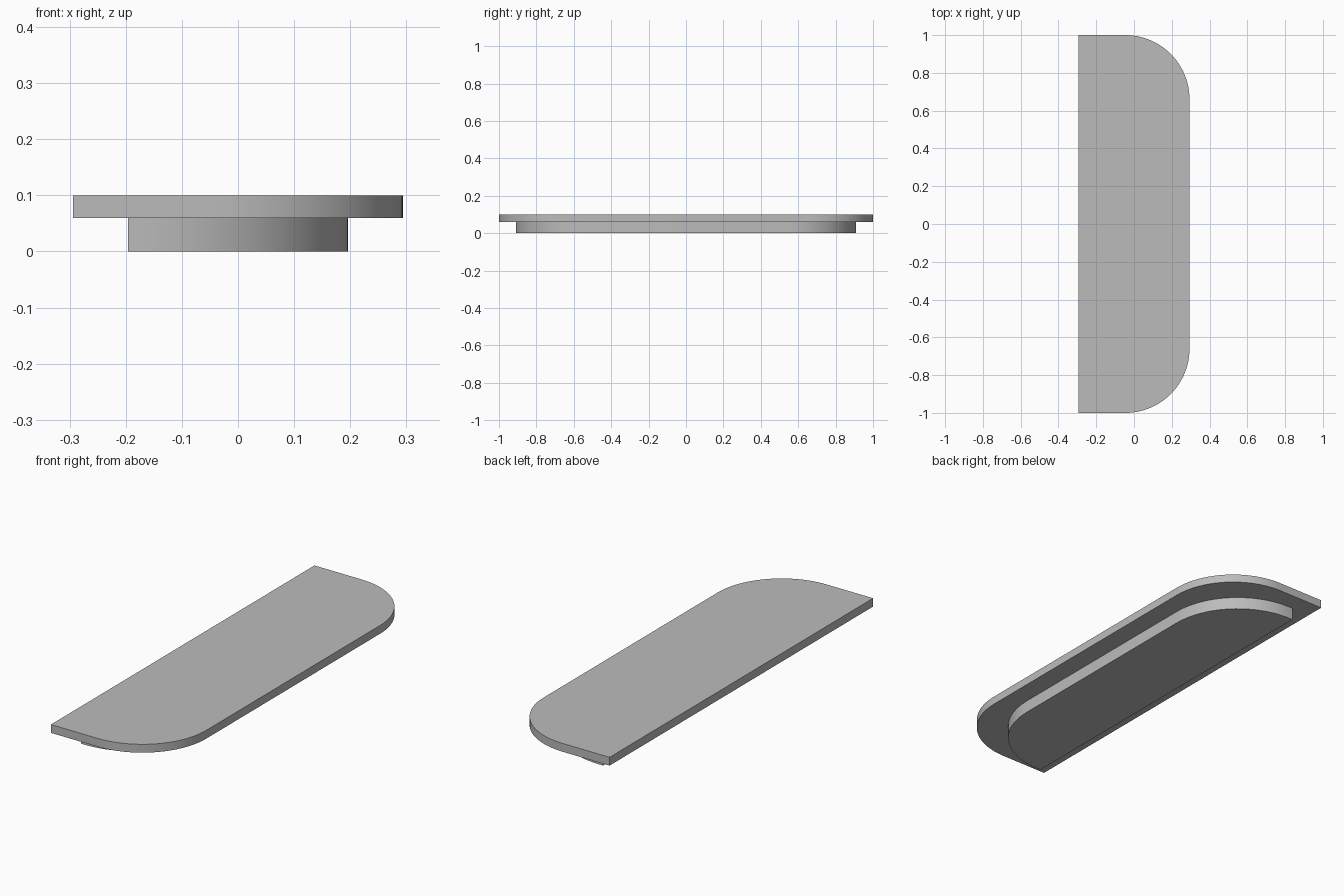
import bpy
import bmesh
import math

cube = bpy.data.objects.get("Cube")
if cube:
    bpy.data.objects.remove(cube, do_unlink=True)

grey = bpy.data.materials.new("plain grey")
grey.use_nodes = True
colour = (0.5, 0.5, 0.5, 1)
grey.diffuse_color = colour
grey.node_tree.nodes["Principled BSDF"].inputs["Base Color"].default_value = colour


def rounded_slab(name, half_x, half_y, radius, bottom, top, steps=24):
    """Slab with square corners on the -x side and rounded ones on the +x side."""
    outline = [(-half_x, half_y), (-half_x, -half_y)]
    for side in (-1, 1):
        for i in range(steps + 1):
            a = math.pi / 2 * (i / steps + (side - 1) / 2)
            outline.append((half_x - radius + radius * math.cos(a),
                            side * (half_y - radius) + radius * math.sin(a)))
    bm = bmesh.new()
    base = bm.faces.new([bm.verts.new((x, y, bottom)) for x, y in outline])
    grown = bmesh.ops.extrude_face_region(bm, geom=[base], use_keep_orig=True)
    verts = [g for g in grown["geom"] if isinstance(g, bmesh.types.BMVert)]
    bmesh.ops.translate(bm, verts=verts, vec=(0, 0, top - bottom))
    bmesh.ops.recalc_face_normals(bm, faces=bm.faces)
    mesh = bpy.data.meshes.new(name)
    bm.to_mesh(mesh)
    bm.free()
    mesh.materials.append(grey)
    obj = bpy.data.objects.new(name, mesh)
    bpy.context.collection.objects.link(obj)
    bpy.ops.object.select_all(action='DESELECT')
    obj.select_set(True)
    bpy.context.view_layer.objects.active = obj
    bpy.ops.object.shade_smooth_by_angle(angle=math.radians(30))
    return obj


# Wide cover plate on top, smaller raised plug underneath
rounded_slab("cover_plate", 0.294, 1.0, 0.34, 0.06, 0.1)
rounded_slab("lower_plug", 0.196, 0.91, 0.37, 0.0, 0.06)
